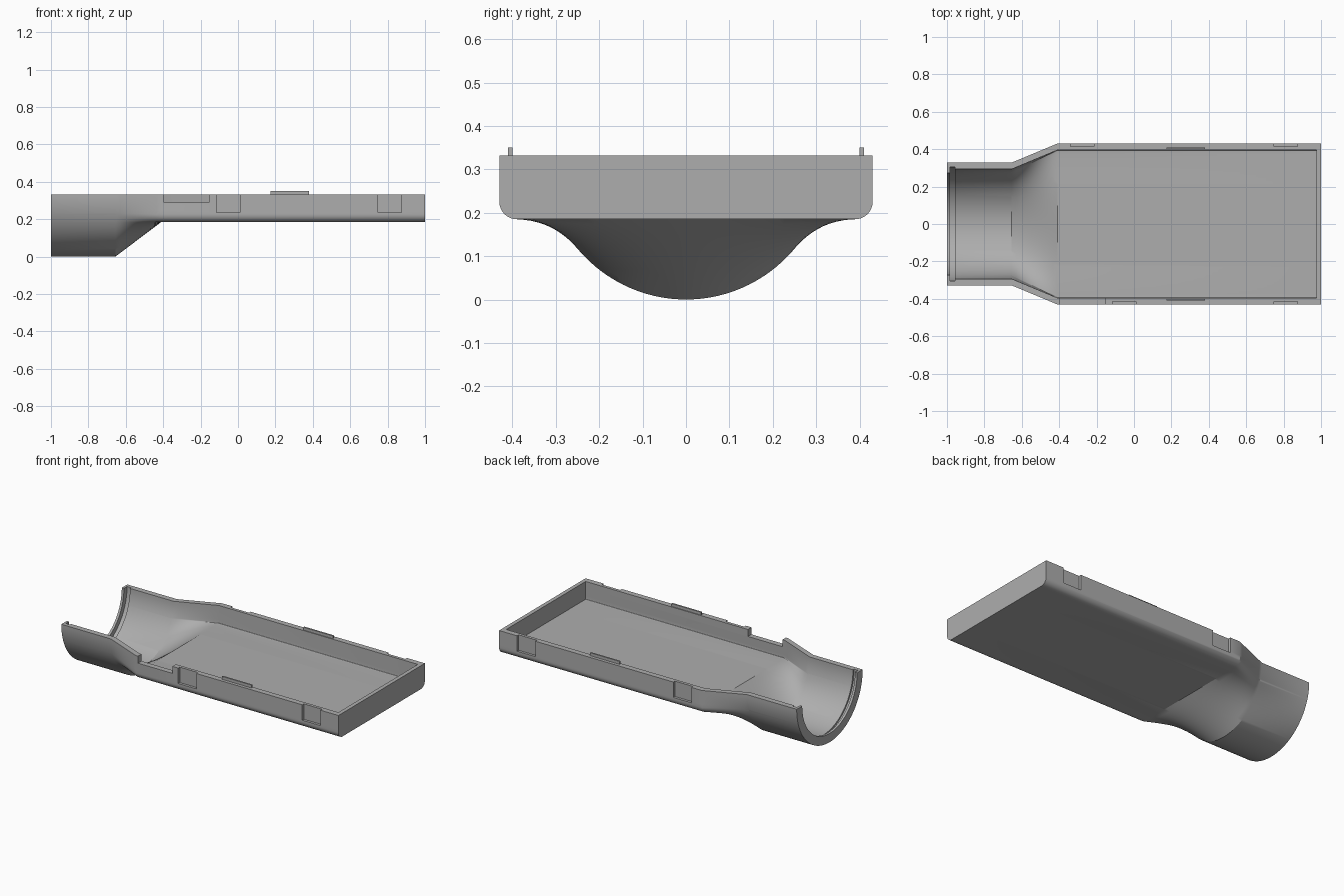
import bpy, bmesh, math

if "Cube" in bpy.data.objects:
    bpy.data.objects.remove(bpy.data.objects["Cube"])

RIM = 0.332          # height of the open top edge
NECK, BODY = -0.655, -0.41   # where the round neck ends and the tray starts

grey = bpy.data.materials.new("plain grey")
grey.use_nodes = True
COLOUR = (0.42, 0.42, 0.42, 1)
grey.diffuse_color = COLOUR
grey.node_tree.nodes["Principled BSDF"].inputs["Base Color"].default_value = COLOUR


def make_object(name, bm):
    bmesh.ops.recalc_face_normals(bm, faces=bm.faces)
    mesh = bpy.data.meshes.new(name)
    bm.to_mesh(mesh)
    bm.free()
    mesh.materials.append(grey)
    obj = bpy.data.objects.new(name, mesh)
    bpy.context.collection.objects.link(obj)
    return obj


def box(name, x0, x1, y0, y1, z0, z1):
    bm = bmesh.new()
    bmesh.ops.create_cube(bm, size=1)
    for v in bm.verts:
        v.co = ((x0 + x1) / 2 + v.co.x * (x1 - x0),
                (y0 + y1) / 2 + v.co.y * (y1 - y0),
                (z0 + z1) / 2 + v.co.z * (z1 - z0))
    return make_object(name, bm)


def tray_half(width, floor, radius):
    """Half of a rounded U section, from the rim down to the centre line."""
    corner = floor + radius
    pts = [(width, RIM + (corner - RIM) * i / 6) for i in range(6)]
    for i in range(9):
        a = math.pi / 2 * i / 8
        pts.append((width - radius + radius * math.cos(a), corner - radius * math.sin(a)))
    pts += [((width - radius) * (1 - i / 24), floor) for i in range(1, 25)]
    return pts


def round_half(like, ry, rz):
    """Half of a round trough, spaced by arc length like the given section."""
    lengths = [0]
    for p, q in zip(like, like[1:]):
        lengths.append(lengths[-1] + math.dist(p, q))
    angles = [math.pi / 2 * d / lengths[-1] for d in lengths]
    return [(ry * math.cos(a), RIM - rz * math.sin(a)) for a in angles]


def blend(a, b, t):
    return [(p[0] + (q[0] - p[0]) * t, p[1] + (q[1] - p[1]) * t) for p, q in zip(a, b)]


def loft(name, stations, top=None):
    """Closed solid through mirrored half sections, optionally raised to a top height."""
    bm = bmesh.new()
    rings = []
    for x, half in stations:
        if top:
            half = [(half[0][0], top)] + half
        ring = half + [(-y, z) for y, z in reversed(half[:-1])]
        rings.append([bm.verts.new((x, y, z)) for y, z in ring])
    for a, b in zip(rings, rings[1:]):
        for i in range(len(a)):
            j = (i + 1) % len(a)
            bm.faces.new((a[i], a[j], b[j], b[i]))
    bm.faces.new(rings[0])
    bm.faces.new(rings[-1])
    return make_object(name, bm)


def transition(neck, tray, steps=10):
    return [(NECK + (BODY - NECK) * i / steps, blend(neck, tray, i / steps))
            for i in range(steps + 1)]


# Outer body: round neck flowing into a shallow tray
outer = tray_half(0.43, 0.185, 0.04)
neck = round_half(outer, 0.328, RIM)
shell = loft("duct_tray_shell", [(-1, neck)] + transition(neck, outer) + [(1, outer)])

# Hollow, with an end lip and a seal groove in the neck
inner = tray_half(0.395, 0.22, 0.004)
bore = round_half(inner, 0.293, 0.297)
lip = round_half(inner, 0.273, 0.277)
groove = round_half(inner, 0.304, 0.308)
cutters = [loft("hollow_cutter",
                [(-1.05, lip), (-0.985, lip), (-0.985, groove), (-0.957, groove), (-0.957, bore)]
                + transition(bore, inner) + [(0.975, inner)], top=0.4)]

# Cable notch through the front wall
cutters.append(box("notch_cutter", -0.395, -0.155, -0.5, -0.38, 0.288, 0.4))

# Clip pockets on the outside of both long walls
for side, starts in ((-1, (-0.115, 0.748)), (1, (-0.34, 0.748))):
    for x in starts:
        ys = sorted((side * 0.414, side * 0.5))
        cutters.append(box("pocket_cutter", x, x + 0.127, *ys, 0.235, 0.4))

bpy.context.view_layer.objects.active = shell
for cutter in cutters:
    mod = shell.modifiers.new("cut", "BOOLEAN")
    mod.operation = "DIFFERENCE"
    mod.solver = "EXACT"
    mod.object = cutter
    bpy.ops.object.modifier_apply(modifier=mod.name)
    bpy.data.objects.remove(cutter)

bpy.ops.object.select_all(action="DESELECT")
shell.select_set(True)
bpy.ops.object.shade_smooth_by_angle(angle=math.radians(25))

# Locating ribs standing on the rim
for side, name in ((-1, "front_rib"), (1, "back_rib")):
    ys = sorted((side * 0.4, side * 0.41))
    box(name, 0.175, 0.38, *ys, RIM - 0.01, 0.35)
